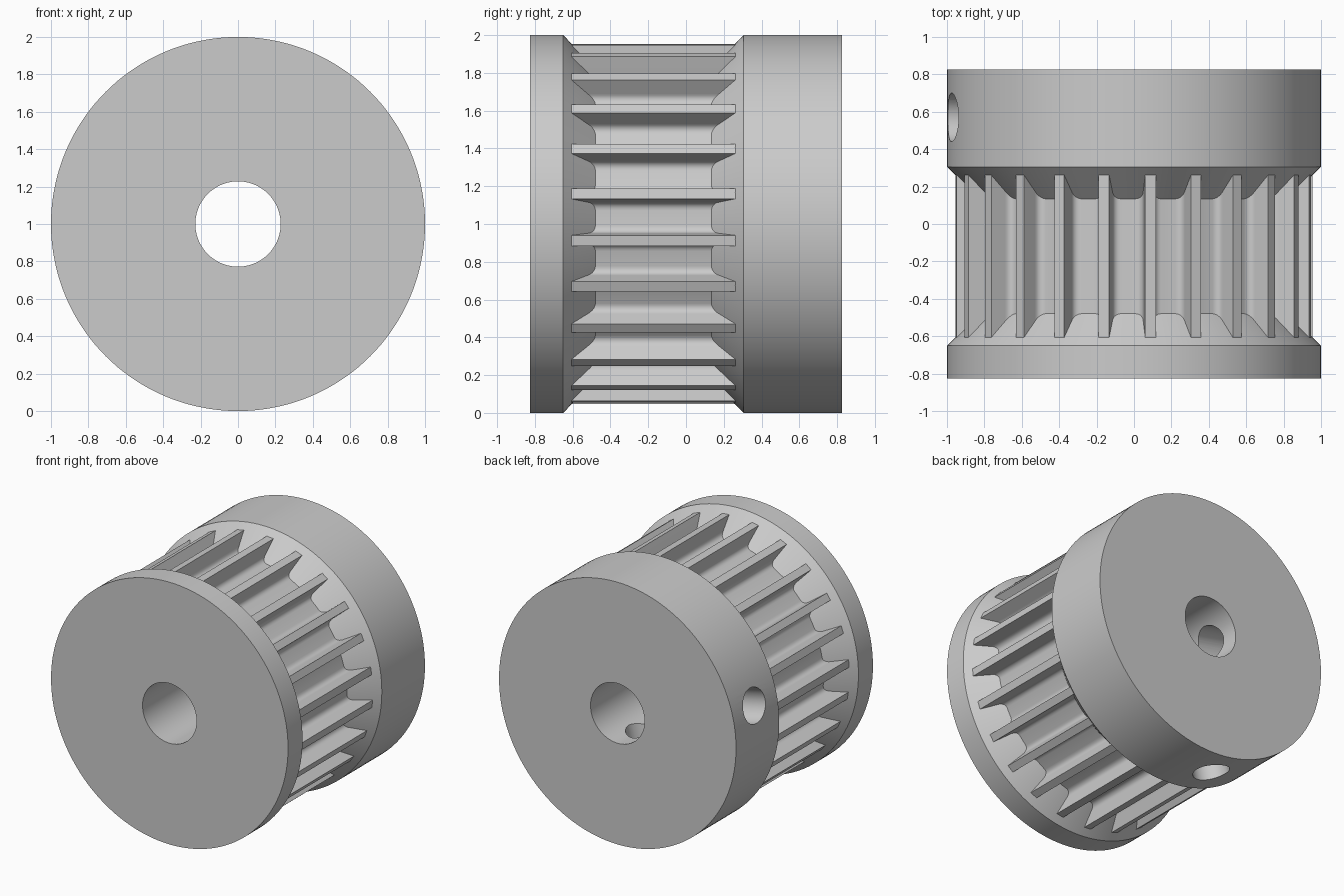
import bpy, bmesh
from math import sin, cos, pi, radians, atan2
from mathutils import Vector, Matrix

if "Cube" in bpy.data.objects:
    bpy.data.objects.remove(bpy.data.objects["Cube"], do_unlink=True)

AXIS_Z = 1.0
SEGMENTS = 144
TEETH = 24
TOOTH_PHASE = radians(5.3)      # clockwise from straight up
TIP_R, ROOT_R, BORE_R = 0.955, 0.825, 0.228

metal = bpy.data.materials.new("grey metal")
metal.use_nodes = True
metal.diffuse_color = (0.6, 0.6, 0.6, 1)
metal.node_tree.nodes["Principled BSDF"].inputs["Base Color"].default_value = (0.6, 0.6, 0.6, 1)


def ring_point(radius, angle, y):
    """Point around the horizontal axle, angle measured from straight up."""
    return (radius * sin(angle), y, AXIS_Z + radius * cos(angle))


def finish(name, bm):
    bmesh.ops.recalc_face_normals(bm, faces=bm.faces)
    mesh = bpy.data.meshes.new(name)
    bm.to_mesh(mesh)
    bm.free()
    mesh.materials.append(metal)
    obj = bpy.data.objects.new(name, mesh)
    bpy.context.collection.objects.link(obj)
    return obj


def bridge_loops(name, loops):
    """Closed tube from a cycle of point loops with equal counts."""
    bm = bmesh.new()
    rows = [[bm.verts.new(p) for p in loop] for loop in loops]
    for a, b in zip(rows, rows[1:] + rows[:1]):
        for i in range(len(a)):
            j = (i + 1) % len(a)
            bm.faces.new((a[i], a[j], b[j], b[i]))
    return finish(name, bm)


def select_only(obj):
    bpy.ops.object.select_all(action='DESELECT')
    obj.select_set(True)
    bpy.context.view_layer.objects.active = obj


def smooth(obj):
    select_only(obj)
    bpy.ops.object.shade_smooth_by_angle(angle=radians(28))


# Flange, core and hub turned as one body
CORE_R = 0.8
profile = [(BORE_R, -0.825), (1, -0.825), (1, -0.65), (CORE_R, -0.455),
           (CORE_R, 0.11), (1, 0.305), (1, 0.825), (BORE_R, 0.825)]
angles = [2 * pi * i / SEGMENTS for i in range(SEGMENTS)]
body = bridge_loops("pulley_body", [[ring_point(r, a, y) for a in angles] for r, y in profile])

# Two set screw holes, square to each other, from the hub rim into the bore
for n, direction in enumerate([(-cos(radians(12.8)), sin(radians(12.8))),
                               (-sin(radians(12.8)), -cos(radians(12.8)))]):
    d = Vector((direction[0], 0, direction[1]))
    bm = bmesh.new()
    bmesh.ops.create_cone(bm, cap_ends=True, segments=48, radius1=0.13, radius2=0.13, depth=1.1)
    turn = d.to_track_quat('Z', 'Y').to_matrix().to_4x4()
    place = Matrix.Translation(Vector((0, 0.57, AXIS_Z)) + d * 0.6)
    bmesh.ops.transform(bm, matrix=place @ turn, verts=bm.verts)
    cutter = finish(f"screw_hole_cutter_{n + 1}", bm)
    cutter.hide_render = True
    mod = body.modifiers.new("screw hole", 'BOOLEAN')
    mod.operation, mod.solver, mod.object = 'DIFFERENCE', 'EXACT', cutter
    select_only(body)
    bpy.ops.object.modifier_apply(modifier=mod.name)
    bpy.data.objects.remove(cutter, do_unlink=True)
smooth(body)

# Groove half section: straight flank, rounded corner, then the root
flank = [(0.097, TIP_R), (0.083, 0.868)]
corner = [(0.04 + 0.043 * cos(t), 0.868 - 0.043 * sin(t))
          for t in (pi * k / 10 for k in range(1, 6))]
half = flank + corner
groove = [(atan2(-w, r), r) for w, r in half]
groove += [(0, ROOT_R)] + [(-a, r) for a, r in reversed(groove)]

# Toothed ring, its ends buried in the flange and hub chamfers
pitch = 2 * pi / TEETH
outline = [(TOOTH_PHASE + pitch * (t + 0.5) + a, r) for t in range(TEETH) for a, r in groove]
front, back = -0.635, 0.29
loops = [[ring_point(r if outer else 0.7, a, y) for a, r in outline]
         for outer, y in [(True, front), (True, back), (False, back), (False, front)]]
smooth(bridge_loops("tooth_ring", loops))
